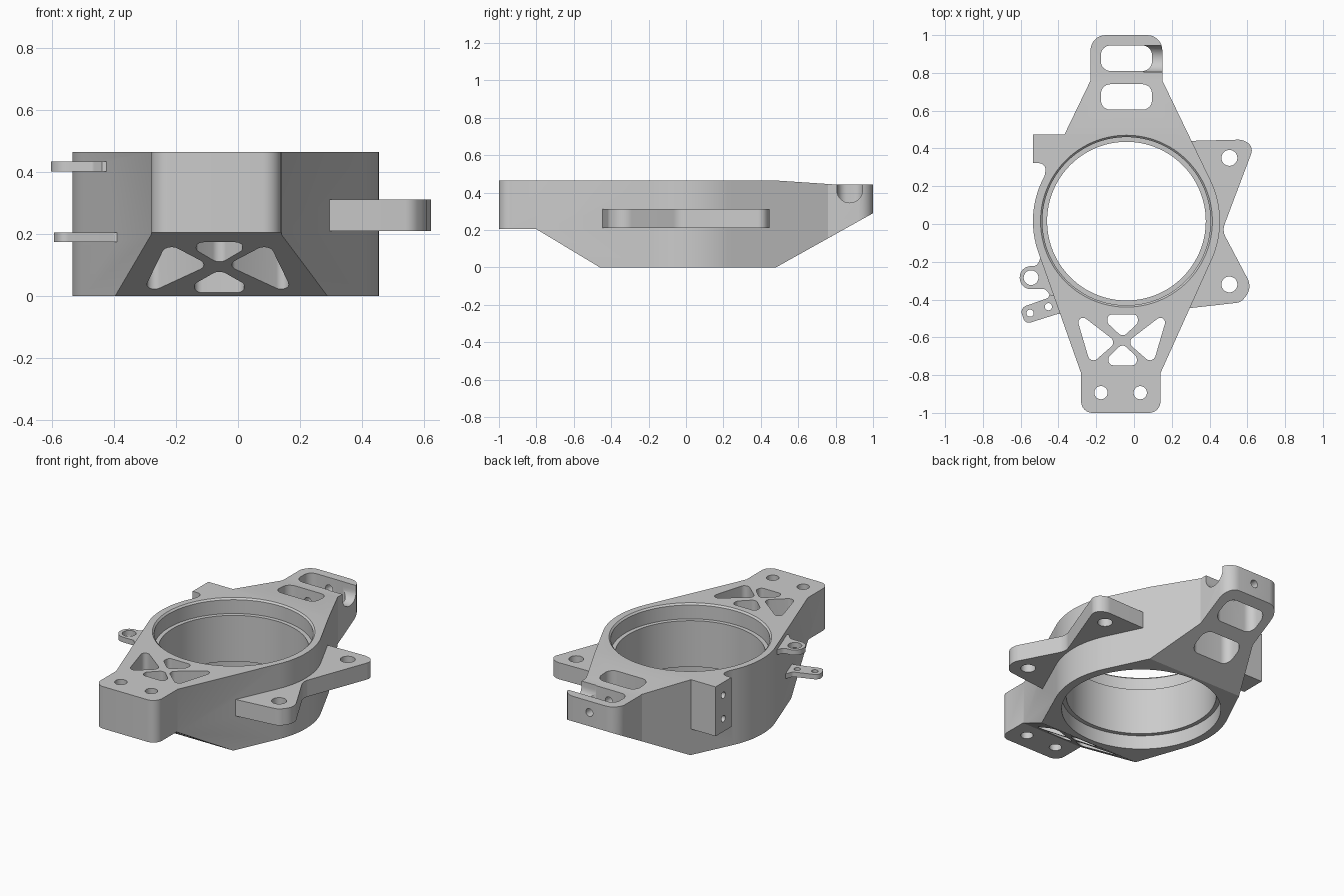
import bpy, bmesh
from math import sin, cos, tan, pi, atan2, acos, hypot, radians
from mathutils import Vector

if "Cube" in bpy.data.objects:
    bpy.data.objects.remove(bpy.data.objects["Cube"])

CX, CY, R = -0.04, 0.015, 0.495      # hub axis and outer radius


def arc(cx, cy, r, a0, a1, n):
    return [(cx + r * cos(a0 + (a1 - a0) * i / n), cy + r * sin(a0 + (a1 - a0) * i / n)) for i in range(n + 1)]


def circle(cx, cy, r, n=40):
    return arc(cx, cy, r, 0, 2 * pi, n)[:-1]


def fillet(pts, n=8):
    """Round the corners of a polygon given as (x, y[, radius])."""
    out = []
    for i, p in enumerate(pts):
        c = Vector(p[:2])
        r = p[2] if len(p) > 2 else 0
        if not r:
            out.append(tuple(c))
            continue
        u = (Vector(pts[i - 1][:2]) - c).normalized()
        v = (Vector(pts[(i + 1) % len(pts)][:2]) - c).normalized()
        half = u.angle(v) / 2
        o = c + (u + v).normalized() * r / sin(half)
        s, e = c + u * r / tan(half) - o, c + v * r / tan(half) - o
        a0 = atan2(s.y, s.x)
        d = (atan2(e.y, e.x) - a0 + pi) % (2 * pi) - pi
        out += arc(o.x, o.y, r, a0, a0 + d, n)
    return out


def finish(name, bm):
    bmesh.ops.recalc_face_normals(bm, faces=bm.faces)
    me = bpy.data.meshes.new(name)
    bm.to_mesh(me)
    bm.free()
    ob = bpy.data.objects.new(name, me)
    bpy.context.collection.objects.link(ob)
    return ob


def prism(name, pts, lo, hi, axis='Z'):
    put = {'Z': lambda a, b, h: (a, b, h), 'X': lambda a, b, h: (h, a, b), 'Y': lambda a, b, h: (a, h, b)}[axis]
    bm = bmesh.new()
    rings = [[bm.verts.new(put(a, b, h)) for a, b in pts] for h in (lo, hi)]
    for ring in rings:
        bm.faces.new(ring)
    for i in range(len(pts)):
        j = (i + 1) % len(pts)
        bm.faces.new((rings[0][i], rings[0][j], rings[1][j], rings[1][i]))
    return finish(name, bm)


def lathe(name, prof, n=128):
    bm = bmesh.new()
    rings = [[bm.verts.new((x, y, z)) for x, y in circle(CX, CY, r, n)] for r, z in prof]
    bm.faces.new(rings[0])
    bm.faces.new(rings[-1])
    for a, b in zip(rings, rings[1:]):
        for i in range(n):
            bm.faces.new((a[i], a[(i + 1) % n], b[(i + 1) % n], b[i]))
    return finish(name, bm)


def boolean(target, tool, op):
    m = target.modifiers.new(op, 'BOOLEAN')
    m.operation, m.object, m.solver = op, tool, 'EXACT'
    bpy.context.view_layer.objects.active = target
    bpy.ops.object.modifier_apply(modifier=m.name)
    bpy.data.objects.remove(tool, do_unlink=True)


def tangent(x, y, side):
    """Angle of the tangent point on the hub circle seen from (x, y)."""
    dx, dy = x - CX, y - CY
    return atan2(dy, dx) + side * acos(R / hypot(dx, dy))


# Main body: hub circle drawn out to a front and a back end plate
fr, fl, br, bl = (0.14, -0.79), (-0.28, -0.79), (0.15, 0.76), (-0.23, 0.76)
ends_front = fillet([fl + (0.06,), (-0.28, -1, 0.06), (0.14, -1, 0.06), fr + (0.06,)])[9:-9]
ends_back = fillet([br + (0.06,), (0.15, 1, 0.08), (-0.23, 1, 0.08), bl + (0.06,)])[9:-9]
outline = ([fl] + ends_front + [fr] + arc(CX, CY, R, tangent(*fr, 1), tangent(*br, -1), 24)
           + [br] + ends_back + [bl] + arc(CX, CY, R, tangent(*bl, 1), tangent(*fl, -1) + 2 * pi, 24))
body = prism("wheel_carrier", outline, -0.2, 0.7)
side = [(-1.1, 0.205), (-0.8, 0.205), (-0.46, 0), (0.48, 0), (1.1, 0.346),
        (1.1, 0.445), (0.78, 0.445), (0.48, 0.465), (-1.1, 0.465)]
boolean(body, prism("side_profile", side, -1, 1, 'X'), 'INTERSECT')

# Side mounting block with a relieved inner corner
block = fillet([(-0.535, 0.475), (-0.535, 0.322), (-0.462, 0.322, 0.035), (-0.474, 0.25),
                (-0.3, 0.25), (-0.3, 0.475)])
boolean(body, prism("side_block", block, 0.16, 0.465), 'UNION')

# Twin-eared lug plate on the right
ears = fillet([(0.30, 0.44), (0.575, 0.447, 0.09), (0.635, 0.41, 0.05), (0.467, -0.035, 0.08),
               (0.628, -0.34, 0.085), (0.565, -0.415, 0.06), (0.29, -0.446), (0.1, -0.3), (0.1, 0.3)])
boolean(body, prism("ear_plate", ears, 0.21, 0.312), 'UNION')

# Small round eyelet and slim two-hole tab on the left
eyelet = fillet([(-0.605, -0.223, 0.059), (-0.515, -0.223, 0.03), (-0.49, -0.17), (-0.43, -0.17),
                 (-0.41, -0.38), (-0.44, -0.38), (-0.47, -0.345, 0.02), (-0.605, -0.345, 0.059)])
boolean(body, prism("eyelet", eyelet, 0.402, 0.434), 'UNION')
tab = fillet([(-0.605, -0.445, 0.035), (-0.455, -0.392, 0.02), (-0.43, -0.33), (-0.36, -0.35),
              (-0.34, -0.48), (-0.40, -0.475, 0.02), (-0.575, -0.53, 0.03)])
boolean(body, prism("tab", tab, 0.175, 0.205), 'UNION')

# Stepped bore with bearing seats at both ends
bore = [(0.457, 0.5), (0.457, 0.467), (0.445, 0.455), (0.445, 0.37), (0.42, 0.37),
        (0.42, 0.085), (0.445, 0.085), (0.445, -0.1)]
boolean(body, lathe("bore", bore), 'DIFFERENCE')

# Round vertical holes
for x, y, r in [(0.505, 0.35, 0.042), (0.505, -0.32, 0.042), (-0.545, -0.284, 0.039), (-0.55, -0.472, 0.019),
                (-0.453, -0.438, 0.019), (-0.175, -0.893, 0.035), (0.033, -0.893, 0.035)]:
    boolean(body, prism("hole", circle(x, y, r), -0.2, 0.7), 'DIFFERENCE')

# Truss windows in the front web
windows = [[(-0.06 + s * a, y, r) for s, a, y, r in
            [(-1, 0.08, -0.478, 0.025), (1, 0.08, -0.478, 0.025), (1, 0.08, -0.525, 0.025),
             (1, 0.0, -0.60, 0.03), (-1, 0.08, -0.525, 0.025)]],
           [(-0.06 + s * a, y, r) for s, a, y, r in
            [(-1, 0.075, -0.748, 0.025), (1, 0.075, -0.748, 0.025), (1, 0.075, -0.705, 0.025),
             (1, 0.0, -0.632, 0.03), (-1, 0.075, -0.705, 0.025)]]]
for s in (-1, 1):
    windows.append([(-0.065 + s * 0.25, -0.455, 0.025), (-0.065 + s * 0.028, -0.625, 0.03),
                    (-0.065 + s * 0.165, -0.745, 0.03)])
# Rounded slots in the back plate
for y in (0.605, 0.81):
    windows.append([(-0.175, y, 0.05), (0.095, y, 0.05), (0.095, y + 0.135, 0.05), (-0.175, y + 0.135, 0.05)])
for w in windows:
    boolean(body, prism("window", fillet(w), -0.2, 0.7), 'DIFFERENCE')

# U-shaped groove leaving the rear slot sideways
groove = arc(0.875, 0.415, 0.069, pi, 2 * pi, 20) + [(0.944, 0.7), (0.806, 0.7)]
boolean(body, prism("groove", groove, 0.05, 0.4, 'X'), 'DIFFERENCE')

# Adjuster hole through the back end, and two screw holes in the side block
boolean(body, prism("adjuster_hole", circle(-0.04, 0.375, 0.024, 24), 0.7, 1.2, 'Y'), 'DIFFERENCE')
for z in (0.385, 0.24):
    boolean(body, prism("screw_hole", circle(0.4, z, 0.02, 24), -0.7, -0.42, 'X'), 'DIFFERENCE')

body.select_set(True)
bpy.context.view_layer.objects.active = body
bpy.ops.object.shade_smooth_by_angle(angle=radians(25))
